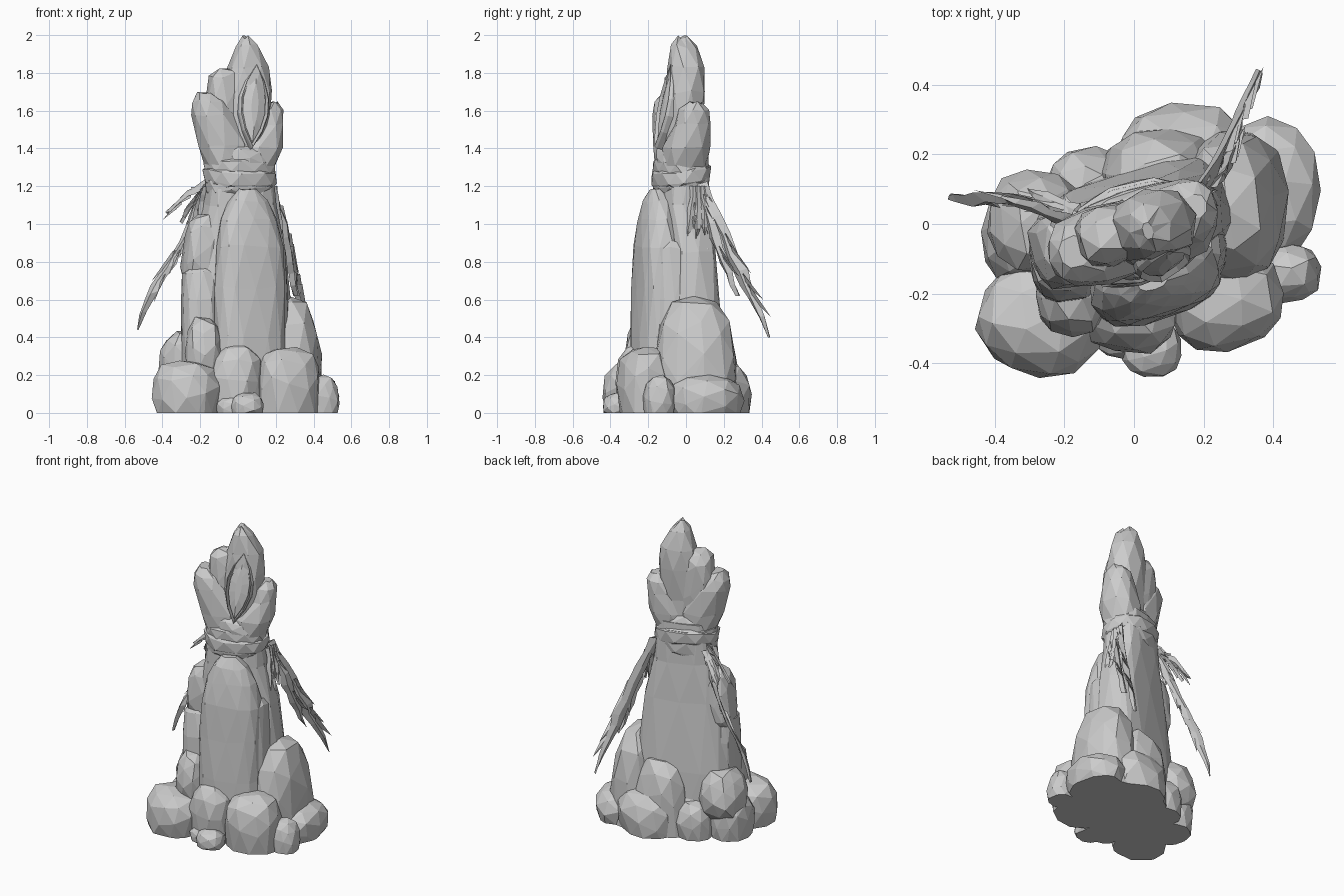
import bpy, bmesh, math, random
from mathutils import Vector, Euler

cube = bpy.data.objects.get("Cube")
if cube:
    bpy.data.objects.remove(cube)

stone = bpy.data.materials.new("grey stone")
stone.use_nodes = True
GREY = (0.6, 0.6, 0.6, 1)
stone.diffuse_color = GREY
stone.node_tree.nodes["Principled BSDF"].inputs["Base Color"].default_value = GREY


def finish(name, bm):
    mesh = bpy.data.meshes.new(name)
    bm.to_mesh(mesh)
    bm.free()
    mesh.materials.append(stone)
    ob = bpy.data.objects.new(name, mesh)
    bpy.context.collection.objects.link(ob)
    return ob


def rock(name, center, radius, turn=(0, 0, 0), taper=0.0, box=0.84, rough=0.06, seed=1):
    """Faceted boulder: a jittered, slightly boxy sphere, with a broad flat foot if it meets the ground."""
    rng = random.Random(seed + len(name) * 7)
    bm = bmesh.new()
    bmesh.ops.create_icosphere(bm, subdivisions=2, radius=1)
    spin = Euler((rng.random(), rng.random(), rng.random() * 3)).to_matrix()
    rot = Euler([math.radians(a) for a in turn]).to_matrix()
    grounded = center[2] < radius[2]
    for v in bm.verts:
        p = spin @ v.co
        p = Vector([math.copysign(abs(c) ** box, c) for c in p])
        p *= 1 + rng.uniform(-rough, rough)
        if grounded and p.z < -0.35:
            flat = p.xy.normalized() * rng.uniform(0.86, 0.97)
            p = Vector((flat.x, flat.y, -1))
        k = 1 + taper * p.z
        p = Vector((p.x * radius[0] * k, p.y * radius[1] * k, p.z * radius[2]))
        v.co = rot @ p + Vector(center)
        v.co.z = max(v.co.z, 0)
    hull = bmesh.ops.convex_hull(bm, input=bm.verts)
    loose = [g for g in hull["geom_interior"] if isinstance(g, bmesh.types.BMVert)]
    bmesh.ops.delete(bm, geom=loose, context="VERTS")
    return finish(name, bm)


def loft(name, rings, sides=12, turn=0, box=0.7, rough=0.03, seed=1, wave=0.0):
    """Closed stack of jittered, staggered rings, each (z, x, y, half width, half depth)."""
    rng = random.Random(seed)
    bm = bmesh.new()
    c, s = math.cos(math.radians(turn)), math.sin(math.radians(turn))
    stack = []
    for n, (z, x, y, w, d) in enumerate(rings):
        row = []
        for i in range(sides):
            a = math.tau * (i + 0.5 * (n % 2)) / sides
            px, py = [math.copysign(abs(t) ** box, t) for t in (math.cos(a), math.sin(a))]
            k = 1 + rng.uniform(-rough, rough)
            px, py = px * w * k, py * d * k
            h = z + wave * math.sin(a + seed) + rng.uniform(-rough, rough) * 0.3
            row.append(bm.verts.new((x + px * c - py * s, y + px * s + py * c, max(h, 0))))
        stack.append(row)
    for n, (low, high) in enumerate(zip(stack, stack[1:])):
        for i in range(sides):
            j = (i + 1) % sides
            if n % 2:
                bm.faces.new((low[i], low[j], high[j]))
                bm.faces.new((low[i], high[j], high[i]))
            else:
                bm.faces.new((low[i], low[j], high[i]))
                bm.faces.new((low[j], high[j], high[i]))
    bm.faces.new(stack[0][::-1])
    bm.faces.new(stack[-1])
    return finish(name, bm)


def tatter(name, path, width, across, seed=1, steps=9, frays=5):
    """Folded torn strip along a path, ending in a point, with loose threads."""
    rng = random.Random(seed)
    pts = [Vector(p) for p in path]
    side = Vector(across).normalized()
    fold = (pts[-1] - pts[0]).normalized().cross(side) * width * 0.35

    def at(t):
        f = t * (len(pts) - 1)
        i = min(int(f), len(pts) - 2)
        return pts[i].lerp(pts[i + 1], f - i)

    bm = bmesh.new()
    rows = []
    for i in range(steps + 1):
        t = i / steps
        w = width * min(1, (1 - t) * 4 + 0.05) * rng.uniform(0.65, 1.15)
        p = at(t) + side * width * rng.uniform(-0.12, 0.12) * (i < steps)
        rows.append([bm.verts.new(q) for q in (
            p - side * w / 2, p + fold * rng.uniform(0.4, 1.2),
            p + side * w / 2, p - fold * 0.4)])
    for a, b in zip(rows, rows[1:]):
        for i in range(4):
            j = (i + 1) % 4
            bm.faces.new((a[i], a[j], b[j], b[i]))
    for _ in range(frays):
        t = rng.uniform(0.1, 0.75)
        p, q = at(t), at(min(1, t + 0.22))
        out = side * rng.choice((-1, 1)) * width
        root = [p, p + (q - p) * 0.4, p + out * 0.35 + fold]
        tip = bm.verts.new(q + out * rng.uniform(0.5, 0.8))
        v = [bm.verts.new(r) for r in root]
        for i in range(3):
            bm.faces.new((v[i], v[(i + 1) % 3], tip))
    bmesh.ops.recalc_face_normals(bm, faces=bm.faces)
    return finish(name, bm)


# Boulders heaped around the foot
rock("front_right_boulder", (-0.27, -0.27, 0.12), (0.185, 0.165, 0.165), (0, 0, -20), seed=2)
rock("front_middle_boulder", (-0.01, -0.25, 0.18), (0.14, 0.125, 0.185), seed=3)
rock("front_left_boulder", (0.26, -0.22, 0.16), (0.175, 0.14, 0.2), (0, 0, 15), seed=4)
rock("front_pebble", (0.05, -0.36, 0.03), (0.09, 0.08, 0.08), seed=5)
rock("front_pebble_side", (-0.03, -0.31, 0.03), (0.09, 0.08, 0.06), seed=6)
rock("left_pebble", (0.44, -0.14, 0.07), (0.095, 0.09, 0.13), seed=7)
rock("left_low_boulder", (0.38, 0.1, 0.08), (0.155, 0.2, 0.13), seed=8)
rock("left_tall_boulder", (0.28, 0.05, 0.28), (0.16, 0.22, 0.34), taper=-0.12, seed=9)
rock("back_low_boulder", (0.14, 0.165, 0.1), (0.2, 0.185, 0.18), seed=10)
rock("back_tall_boulder", (0.08, 0.12, 0.24), (0.18, 0.16, 0.25), taper=-0.15, seed=11)
rock("back_right_boulder", (-0.13, 0.1, 0.08), (0.13, 0.12, 0.15), seed=12)
rock("right_upper_boulder", (-0.28, 0.005, 0.27), (0.14, 0.15, 0.17), seed=13)
rock("right_low_boulder", (-0.31, -0.03, 0.11), (0.135, 0.14, 0.17), seed=14)
rock("front_right_upper_boulder", (-0.18, -0.2, 0.33), (0.105, 0.12, 0.18), seed=15)
rock("foot_filler", (0.06, -0.05, 0.1), (0.37, 0.27, 0.2), (0, 0, 12), seed=16)

# Pillar core, and slabs leaning on it
loft("pillar_core", [(0, 0, 0, 0.31, 0.16), (0.4, 0, 0, 0.3, 0.15), (0.85, 0.01, -0.01, 0.25, 0.13),
                     (1.1, 0.01, -0.02, 0.19, 0.125), (1.36, 0.01, -0.02, 0.165, 0.12)],
     turn=18, box=0.6, rough=0.015, seed=3)
loft("front_slab", [(0.1, 0.065, -0.175, 0.19, 0.1), (0.4, 0.065, -0.175, 0.19, 0.1),
                    (0.66, 0.065, -0.17, 0.195, 0.1), (0.88, 0.065, -0.16, 0.185, 0.1),
                    (1.02, 0.055, -0.15, 0.155, 0.09), (1.12, 0.05, -0.15, 0.105, 0.07),
                    (1.18, 0.05, -0.155, 0.045, 0.035)], turn=18, box=0.75, seed=5)
loft("left_slab", [(0.2, 0.17, 0.0, 0.09, 0.16), (0.6, 0.17, 0.0, 0.085, 0.16),
                   (0.87, 0.165, 0.0, 0.075, 0.15), (0.91, 0.155, 0.01, 0.06, 0.125)],
     turn=10, box=0.55, seed=6)
loft("right_slab", [(0.2, -0.2, -0.11, 0.1, 0.12), (0.6, -0.2, -0.1, 0.1, 0.12),
                    (0.74, -0.2, -0.09, 0.095, 0.1), (0.79, -0.19, -0.08, 0.06, 0.07)], turn=10, seed=7)
rock("right_perched_rock", (-0.185, -0.07, 0.86), (0.105, 0.11, 0.2), (0, 8, 10), box=0.65, seed=8)

# Wrapped cloth band: broad overlapping turns that slope against each other
for i, (z, tall, size, wave) in enumerate([(1.158, 0.1, 1.0, 0.012), (1.205, 0.1, 1.05, -0.018),
                                           (1.25, 0.09, 1.01, 0.012)]):
    loft("cloth_wrap_%d" % (i + 1),
         [(z, 0.01, -0.025, 0.17 * size, 0.125 * size),
          (z + tall * 0.2, 0.01, -0.025, 0.186 * size, 0.137 * size),
          (z + tall * 0.8, 0.01, -0.025, 0.188 * size, 0.14 * size),
          (z + tall, 0.01, -0.025, 0.165 * size, 0.12 * size)],
         sides=11, turn=18, box=0.85, rough=0.025, seed=i + 2, wave=wave)

# Crown: central peak, two broad stones spreading from the band, and fillers
loft("crown_peak", [(1.3, 0.03, -0.02, 0.09, 0.1), (1.5, 0.045, -0.02, 0.12, 0.105),
                    (1.7, 0.055, -0.005, 0.125, 0.105), (1.83, 0.055, 0, 0.11, 0.095),
                    (1.94, 0.045, -0.01, 0.06, 0.07), (1.99, 0.04, -0.02, 0.015, 0.025)],
     sides=8, turn=15, box=0.85, rough=0.035, seed=4)
loft("crown_right_stone", [(1.3, -0.06, -0.05, 0.115, 0.11), (1.42, -0.075, -0.055, 0.14, 0.115),
                           (1.58, -0.135, -0.07, 0.115, 0.105), (1.65, -0.155, -0.08, 0.09, 0.085),
                           (1.69, -0.17, -0.08, 0.045, 0.045)],
     sides=9, turn=18, box=0.85, rough=0.035, seed=6)
loft("crown_left_stone", [(1.3, 0.085, -0.01, 0.11, 0.115), (1.41, 0.105, 0.0, 0.135, 0.12),
                          (1.53, 0.15, 0.035, 0.09, 0.095), (1.6, 0.165, 0.045, 0.075, 0.08),
                          (1.64, 0.175, 0.05, 0.035, 0.035)],
     sides=9, turn=18, box=0.85, rough=0.035, seed=7)
rock("crown_right_spur", (-0.065, -0.03, 1.59), (0.105, 0.09, 0.24), (0, -2, 15), box=0.7, seed=5)
rock("crown_front_base", (0.04, -0.07, 1.34), (0.14, 0.085, 0.085), (0, 8, 18), seed=8)
rock("crown_back_base", (0.0, 0.02, 1.34), (0.16, 0.08, 0.07), (0, 0, 18), seed=9)


# Almond-shaped niche: raised rim around a lens stone on the crown front
def almond(name, half, height, lift, inner=None):
    bm = bmesh.new()
    n = 5
    outline = []
    for k in range(2 * n):
        t = k / n if k <= n else 2 - k / n
        sgn = 1 if k <= n else -1
        outline.append((sgn * half * math.sin(math.pi * t) ** 0.9, height * (t - 0.5)))
    rot = Euler((math.radians(-10), math.radians(6), math.radians(18))).to_matrix()

    def put(x, z, y):
        return bm.verts.new(rot @ Vector((x, y, z)) + Vector((0.085, -0.11, 1.625)))

    back = [put(x, z, 0.06) for x, z in outline]
    edge = [put(x, z, 0.0 if inner else -lift * 0.1) for x, z in outline]
    loops = [back, edge]
    if inner:
        loops.append([put(x * 0.9, z * 0.96, -lift) for x, z in outline])
        loops.append([put(x * inner, z * 0.88, 0.03) for x, z in outline])
    else:
        loops.append([put(x * 0.3, z * 0.6, -lift) for x, z in outline])
    for a, b in zip(loops, loops[1:]):
        for i in range(2 * n):
            j = (i + 1) % (2 * n)
            bm.faces.new((a[i], a[j], b[j], b[i]))
    if not inner:
        bm.faces.new(loops[-1])
    bmesh.ops.recalc_face_normals(bm, faces=bm.faces)
    return finish(name, bm)


almond("niche_rim", 0.085, 0.46, 0.015, inner=0.76)
almond("niche_lens", 0.064, 0.4, 0.015)

# Torn cloth tails hanging from both sides of the band
left_root, right_root = (0.16, 0.07, 1.21), (-0.17, 0.0, 1.21)
tatter("left_long_tail", [left_root, (0.23, 0.17, 1.02), (0.28, 0.27, 0.78), (0.31, 0.34, 0.64), (0.36, 0.44, 0.4)],
       0.08, (0.5, 0.8, 0.3), seed=2, frays=6)
tatter("left_middle_tail", [left_root, (0.24, 0.13, 1.0), (0.27, 0.2, 0.8), (0.3, 0.28, 0.62)],
       0.07, (0.6, 0.7, 0.3), seed=3)
tatter("right_long_tail", [right_root, (-0.25, 0.06, 0.98), (-0.35, 0.08, 0.8), (-0.45, 0.07, 0.65), (-0.53, 0.08, 0.44)],
       0.09, (0.8, -0.3, 0.4), seed=4, frays=5)
tatter("right_flared_tail", [right_root, (-0.27, 0.04, 1.16), (-0.38, 0.08, 1.06)],
       0.08, (0.5, 0.3, 0.8), seed=5, steps=5)
tatter("right_lower_flared_tail", [right_root, (-0.23, 0.05, 1.14), (-0.29, 0.07, 1.04)],
       0.07, (0.7, 0.3, 0.6), seed=6, steps=5, frays=2)
for i in range(4):
    tatter("left_short_tail_%d" % (i + 1),
           [(0.19, 0.04 + i * 0.02, 1.2), (0.215, 0.03 + i * 0.035, 1.05), (0.225, 0.01 + i * 0.045, 0.9 + i * 0.02)],
           0.045, (0.2, 1, 0), seed=10 + i, steps=5, frays=2)
    tatter("right_short_tail_%d" % (i + 1),
           [(-0.17, -0.04 + i * 0.025, 1.2), (-0.2 - i * 0.015, -0.03 + i * 0.035, 1.1),
            (-0.2 - i * 0.035, -0.02 + i * 0.04, 0.98 + i * 0.01)],
           0.045, (0.6, 0.8, 0.1), seed=20 + i, steps=5, frays=2)
